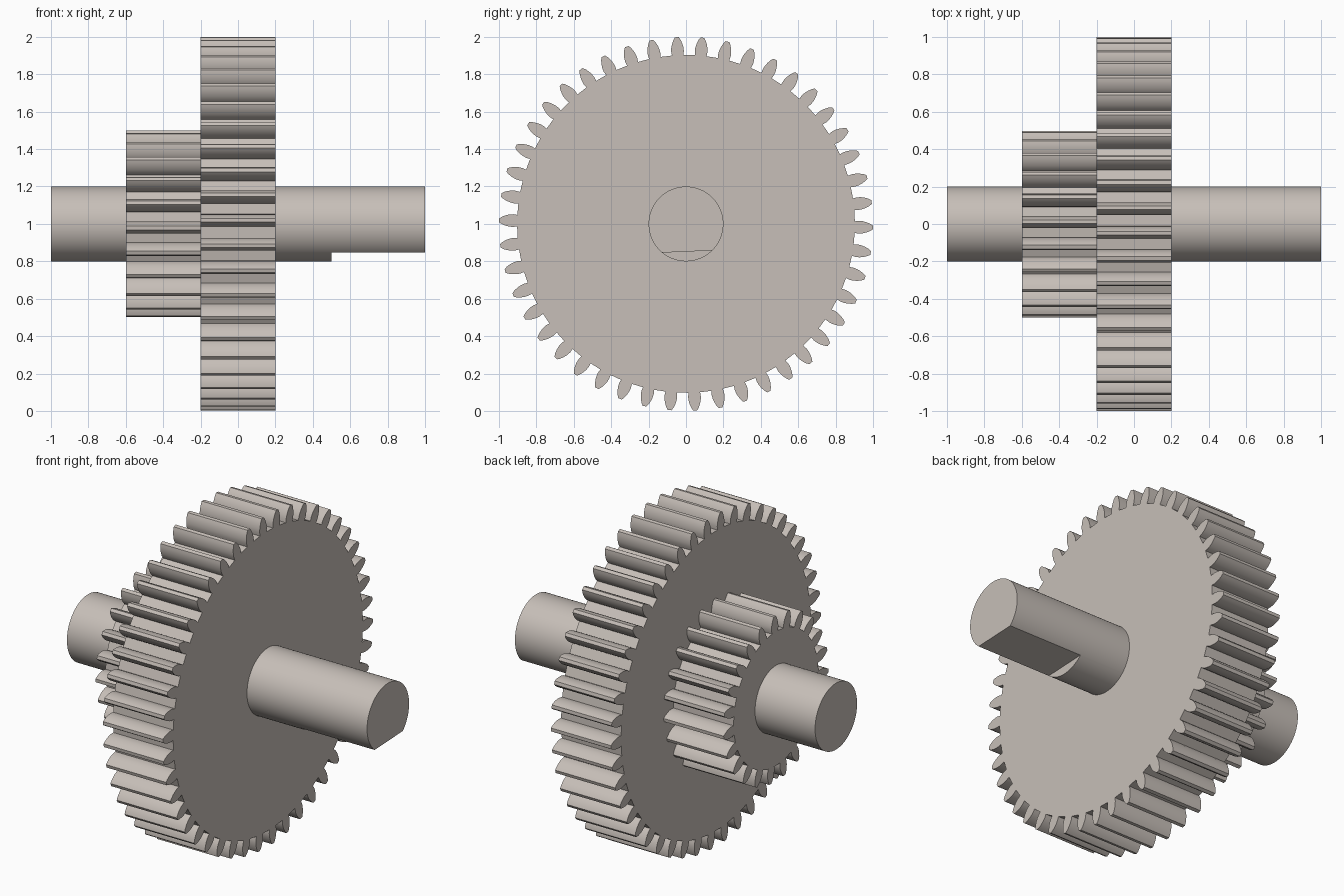
import bpy, bmesh, math
from math import cos, sin, radians, pi

if "Cube" in bpy.data.objects:
    bpy.data.objects.remove(bpy.data.objects["Cube"])

mat = bpy.data.materials.new("warm_grey_metal")
mat.diffuse_color = (0.57, 0.52, 0.48, 1)
mat.use_nodes = True
mat.node_tree.nodes["Principled BSDF"].inputs["Base Color"].default_value = mat.diffuse_color


def prism(name, outline, x0, x1):
    """Extrude a (y, z) outline around the axle line (z = 1) from x0 to x1."""
    bm = bmesh.new()
    base = bm.faces.new([bm.verts.new((x0, y, 1 + z)) for y, z in outline])
    new = bmesh.ops.extrude_face_region(bm, geom=[base])["geom"]
    verts = [g for g in new if isinstance(g, bmesh.types.BMVert)]
    bmesh.ops.translate(bm, verts=verts, vec=(x1 - x0, 0, 0))
    bmesh.ops.recalc_face_normals(bm, faces=bm.faces)
    me = bpy.data.meshes.new(name)
    bm.to_mesh(me)
    bm.free()
    me.materials.append(mat)
    ob = bpy.data.objects.new(name, me)
    bpy.context.collection.objects.link(ob)
    return ob


def smooth(ob):
    bpy.ops.object.select_all(action='DESELECT')
    bpy.context.view_layer.objects.active = ob
    ob.select_set(True)
    bpy.ops.object.shade_smooth_by_angle(angle=radians(28))


def gear_outline(teeth, phase, profile):
    """profile: (radius, half tooth width) from root to tip."""
    pts = []
    for i in range(teeth):
        a = radians(phase) + 2 * pi * i / teeth
        flank = [(r, -w / r) for r, w in profile]
        flank += [(r, w / r) for r, w in reversed(profile)]
        pts += [(r * cos(a + d), r * sin(a + d)) for r, d in flank]
    return pts


# Large gear
large = [(0.903, 0.031), (0.925, 0.034), (0.945, 0.0325), (0.965, 0.0275),
         (0.985, 0.0195), (0.9995, 0.010)]
smooth(prism("large_gear", gear_outline(46, -1.1, large), -0.2, 0.2))

# Small gear
small = [(0.404, 0.028), (0.425, 0.0325), (0.445, 0.0315), (0.465, 0.027),
         (0.485, 0.019), (0.4995, 0.010)]
smooth(prism("small_gear", gear_outline(23, 182.5, small), -0.6, -0.2))

# Shaft
n = 96
shaft = prism("shaft", [(0.2 * cos(2 * pi * i / n), 0.2 * sin(2 * pi * i / n))
                        for i in range(n)], -1, 1)
smooth(shaft)

# Slightly tilted flat cut under the right end of the shaft
t = radians(2.5)
box = [(-0.4, -0.6), (0.4, -0.6), (0.4, -0.148), (-0.4, -0.148)]
cutter = prism("flat_cutter", [(y * cos(t) - z * sin(t), y * sin(t) + z * cos(t))
                               for y, z in box], 0.5, 1.2)
cutter.hide_render = True
mod = shaft.modifiers.new("flat", 'BOOLEAN')
mod.operation = 'DIFFERENCE'
mod.solver = 'EXACT'
mod.object = cutter
bpy.context.view_layer.objects.active = shaft
bpy.ops.object.modifier_apply(modifier=mod.name)
bpy.data.objects.remove(cutter)
smooth(shaft)
